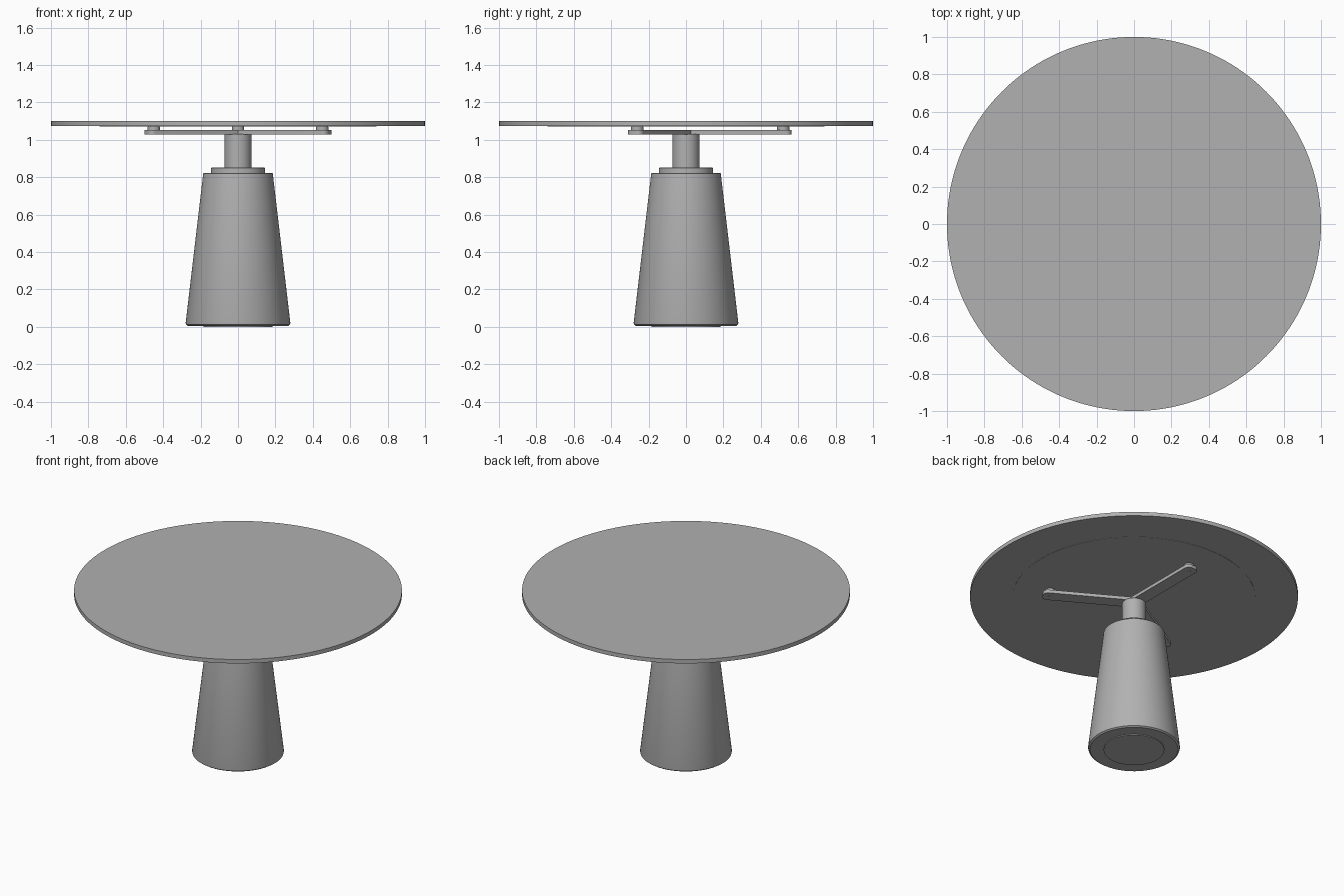
import bpy, bmesh, math
from mathutils import Matrix

if "Cube" in bpy.data.objects:
    bpy.data.objects.remove(bpy.data.objects["Cube"])

grey = bpy.data.materials.new("dark_grey")
grey.diffuse_color = (0.44, 0.44, 0.44, 1)
grey.use_nodes = True
grey.node_tree.nodes["Principled BSDF"].inputs["Base Color"].default_value = grey.diffuse_color


def finish(name, bm):
    bmesh.ops.remove_doubles(bm, verts=bm.verts, dist=1e-5)
    bmesh.ops.recalc_face_normals(bm, faces=bm.faces)
    me = bpy.data.meshes.new(name)
    bm.to_mesh(me)
    bm.free()
    me.materials.append(grey)
    ob = bpy.data.objects.new(name, me)
    bpy.context.collection.objects.link(ob)
    bpy.ops.object.select_all(action='DESELECT')
    ob.select_set(True)
    bpy.context.view_layer.objects.active = ob
    bpy.ops.object.shade_smooth_by_angle(angle=math.radians(30))
    return ob


def lathe(name, profile, x=0, y=0, steps=96):
    """Spin an (r, z) profile that starts and ends on the axis."""
    bm = bmesh.new()
    vs = [bm.verts.new((r, 0, z)) for r, z in profile]
    es = [bm.edges.new(p) for p in zip(vs, vs[1:])]
    bmesh.ops.spin(bm, geom=vs + es, cent=(0, 0, 0), axis=(0, 0, 1),
                   angle=math.tau, steps=steps, use_merge=True)
    bmesh.ops.translate(bm, verts=bm.verts, vec=(x, y, 0))
    return finish(name, bm)


# Round top with a very shallow step underneath
lathe("table_top", [(0, 1.072), (0.74, 1.072), (0.74, 1.0735), (1, 1.0735),
                    (1, 1.1), (0, 1.1)], steps=160)

# Tapered pedestal with chamfered foot and a low floor pad
lathe("pedestal", [(0, 0), (0.185, 0), (0.185, 0.005), (0.268, 0.005), (0.278, 0.012),
                   (0.28, 0.02), (0.186, 0.819), (0.182, 0.823), (0, 0.823)])

# Collar and column
lathe("collar", [(0, 0.82), (0.145, 0.82), (0.145, 0.848), (0.141, 0.852), (0, 0.852)])
lathe("column", [(0, 0.845), (0.072, 0.845), (0.072, 1.031), (0, 1.031)])

# Three-armed bracket: one rounded arm outline repeated by rotation
HALF_W, CORNER, REACH, LOW = 0.044, 0.03, 0.565, 1.029
outline = []
for k in range(3):
    turn = Matrix.Rotation(math.radians(90 + 120 * k), 3, 'Z')
    pts = [(HALF_W / math.sqrt(3), -HALF_W)]
    for sign, start in ((-1, -90), (1, 0)):
        for i in range(9):
            a = math.radians(start + 90 * i / 8)
            pts.append((REACH - CORNER + CORNER * math.cos(a),
                        sign * (HALF_W - CORNER) + CORNER * math.sin(a)))
    outline += [turn @ Matrix.Translation((px, py, LOW)).translation for px, py in pts]
bm = bmesh.new()
face = bm.faces.new([bm.verts.new(p) for p in outline])
ext = bmesh.ops.extrude_face_region(bm, geom=[face])
bmesh.ops.translate(bm, vec=(0, 0, 0.022),
                    verts=[g for g in ext["geom"] if isinstance(g, bmesh.types.BMVert)])
bmesh.ops.triangulate(bm, faces=[f for f in bm.faces if len(f.verts) > 4])
finish("bracket_arms", bm)

# Spacer pads and screw heads at the arm ends
for k in range(3):
    a = math.radians(90 + 120 * k)
    x, y = 0.52 * math.cos(a), 0.52 * math.sin(a)
    lathe(f"spacer_pad_{k + 1}", [(0, 1.05), (0.033, 1.05), (0.033, 1.067),
                                  (0.029, 1.073), (0, 1.073)], x, y, 32)
    lathe(f"screw_{k + 1}", [(0, 1.028), (0.012, 1.028), (0.012, 1.031), (0, 1.031)], x, y, 24)
